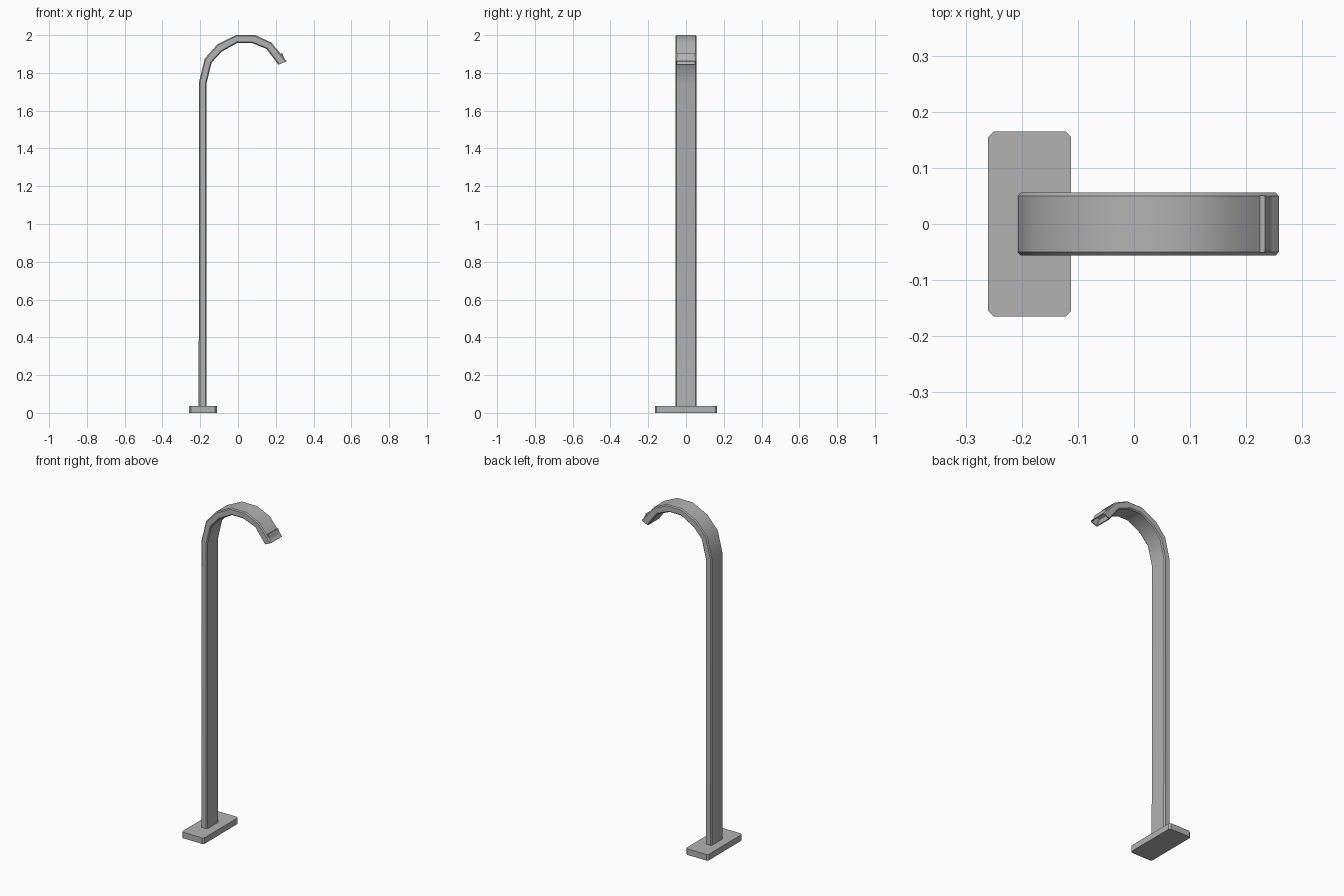
import bpy, bmesh
from mathutils import Vector

if "Cube" in bpy.data.objects:
    bpy.data.objects.remove(bpy.data.objects["Cube"], do_unlink=True)

# Single brushed metal colour
metal = bpy.data.materials.new("brushed grey metal")
metal.use_nodes = True
metal.diffuse_color = (0.45, 0.45, 0.45, 1)
metal.node_tree.nodes["Principled BSDF"].inputs["Base Color"].default_value = (0.45, 0.45, 0.45, 1)


def finish(bm, name):
    bmesh.ops.recalc_face_normals(bm, faces=bm.faces[:])
    mesh = bpy.data.meshes.new(name)
    bm.to_mesh(mesh)
    bm.free()
    mesh.materials.append(metal)
    obj = bpy.data.objects.new(name, mesh)
    bpy.context.collection.objects.link(obj)
    return obj


def chamfered(half_u, half_v, c):
    """Outline of a rectangle with cut corners, as (u, v) pairs."""
    u, v = half_u, half_v
    return [(u, c - v), (u, v - c), (u - c, v), (c - u, v),
            (-u, v - c), (-u, c - v), (c - u, -v), (u - c, -v)]


def loft(bm, rings):
    """Join matching outlines into a closed-ended skin."""
    loops = [[bm.verts.new(p) for p in ring] for ring in rings]
    for a, b in zip(loops, loops[1:]):
        for i in range(len(a)):
            j = (i + 1) % len(a)
            bm.faces.new((a[i], a[j], b[j], b[i]))
    bm.faces.new(loops[0])
    return bm.faces.new(loops[-1])


# Base plate with clipped corners
bm = bmesh.new()
outline = chamfered(0.074, 0.165, 0.01)
loft(bm, [[(x - 0.186, y, z) for x, y in outline] for z in (0, 0.036)])
finish(bm, "base_plate")

# Upright and curved spout: outer and inner edge at each bend
bends = [((-0.208, 0.03), (-0.166, 0.03)), ((-0.207, 1.75), (-0.167, 1.742)),
         ((-0.176, 1.876), (-0.140, 1.854)), ((-0.108, 1.952), (-0.087, 1.912)),
         ((-0.010, 2.0), (-0.003, 1.959)), ((0.092, 2.0), (0.072, 1.959)),
         ((0.176, 1.961), (0.151, 1.927)), ((0.258, 1.862), (0.214, 1.843))]
rings = []
for (ox, oz), (ix, iz) in bends:
    outer, inner = Vector((ox, 0, oz)), Vector((ix, 0, iz))
    middle, across = (outer + inner) / 2, (outer - inner).normalized()
    half = (outer - inner).length / 2
    rings.append([middle + across * u + Vector((0, v, 0))
                  for u, v in chamfered(half, 0.056, 0.006)])
bm = bmesh.new()
mouth = loft(bm, rings)
bmesh.ops.recalc_face_normals(bm, faces=bm.faces[:])

# Recessed outlet in the end of the spout
bmesh.ops.inset_region(bm, faces=[mouth], thickness=0.006)
back = mouth.normal * -0.05
pocket = bmesh.ops.extrude_discrete_faces(bm, faces=[mouth])["faces"]
bmesh.ops.translate(bm, verts=list(pocket[0].verts), vec=back)
spout = finish(bm, "upright_and_spout")

# Smooth along the bends, crisp at the corners
bpy.ops.object.select_all(action="DESELECT")
spout.select_set(True)
bpy.context.view_layer.objects.active = spout
bpy.ops.object.shade_smooth_by_angle(angle=0.6)
